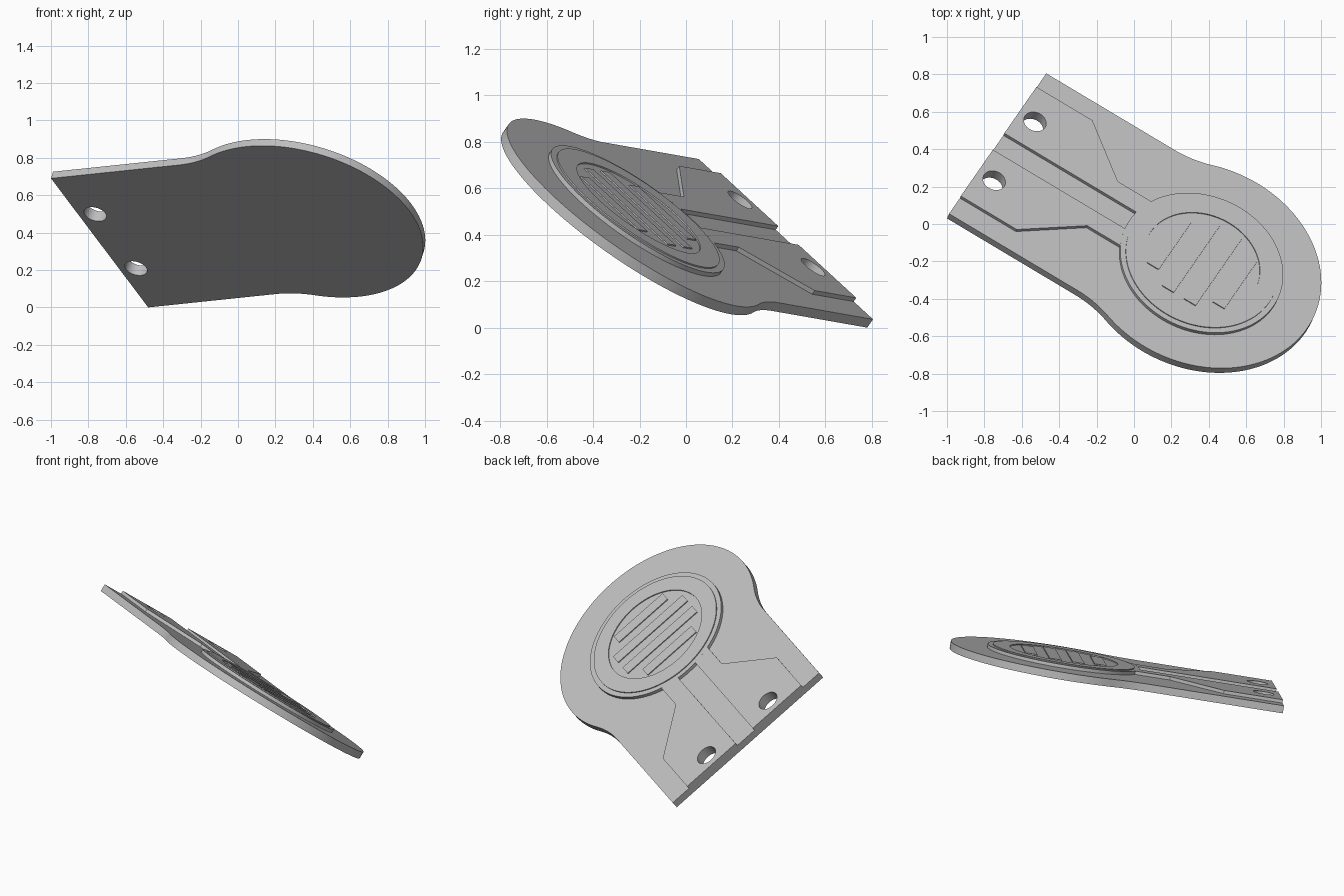
import bpy
from math import sin, cos, pi, sqrt, asin, atan2
from mathutils import Matrix, Vector

cube = bpy.data.objects.get("Cube")
if cube:
    bpy.data.objects.remove(cube, do_unlink=True)

grey = bpy.data.materials.new("light_grey")
grey.use_nodes = True
colour = (0.52, 0.52, 0.52, 1)
grey.diffuse_color = colour
grey.node_tree.nodes["Principled BSDF"].inputs["Base Color"].default_value = colour

# Tilted frame: length axis, width axis and plate normal
width_axis = Vector((0.4545, 0.6556, -0.603)).normalized()
length_axis = Vector((0.854, -0.512, 0.091))
length_axis = (length_axis - width_axis * length_axis.dot(width_axis)).normalized()
normal = length_axis.cross(width_axis)
frame = Matrix((length_axis, width_axis, normal)).transposed().to_4x4()
frame.translation = (-0.74, 0.405, 0.345)

HALF, HEAD, DIAL, CENTRE = 0.572, 0.665, 0.45, 1.27
THICK, PAD, STEP = 0.045, 0.02, 0.006


def arc(cx, cy, r, a0, a1, n):
    return [(cx + r * cos(a0 + (a1 - a0) * i / n), cy + r * sin(a0 + (a1 - a0) * i / n))
            for i in range(n + 1)]


def circle(cx, cy, r, n=96):
    return arc(cx, cy, r, 0, 2 * pi, n)[:-1]


def slab(name, loops, z0, z1):
    """Extruded flat profile; inner loops become holes."""
    curve = bpy.data.curves.new(name, 'CURVE')
    curve.dimensions = '2D'
    curve.fill_mode = 'BOTH'
    curve.extrude = (z1 - z0) / 2
    for loop in loops:
        spline = curve.splines.new('POLY')
        spline.points.add(len(loop) - 1)
        for p, (x, y) in zip(spline.points, loop):
            p.co = (x, y, 0, 1)
        spline.use_cyclic_u = True
    curve.materials.append(grey)
    ob = bpy.data.objects.new(name, curve)
    bpy.context.collection.objects.link(ob)
    ob.matrix_world = frame @ Matrix.Translation((0, 0, (z0 + z1) / 2))
    bpy.ops.object.select_all(action='DESELECT')
    ob.select_set(True)
    bpy.context.view_layer.objects.active = ob
    bpy.ops.object.convert(target='MESH')
    bpy.ops.object.shade_smooth_by_angle()


def mirrored(points):
    return [(x, -y) for x, y in points]


# Main plate: straight tang, concave shoulders, round head
fillet = 0.57
run = sqrt((HEAD + fillet) ** 2 - (HALF + fillet) ** 2)
lean = atan2(HALF + fillet, run)
shoulder = arc(CENTRE - run, HALF + fillet, fillet, -pi / 2, -lean, 14)
side = [(0, HALF)] + shoulder
head = arc(CENTRE, 0, HEAD, pi - lean, lean - pi, 96)[1:-1]
holes = [circle(0.1, s * 0.24, 0.062, 40) for s in (1, -1)]
slab("plate", [side + head + mirrored(side)[::-1]] + holes, 0, THICK)

# Raised tang pads either side of the central groove
groove, neck = 0.067, 0.18
pad = [(0, groove), (0, 0.445), (0.35, 0.445), (0.65, neck)]
pad += arc(CENTRE, 0, DIAL, pi - asin(neck / DIAL), pi - asin(groove / DIAL), 8)
slab("left_pad", [pad, holes[0]], THICK, THICK + PAD)
slab("right_pad", [mirrored(pad), holes[1]], THICK, THICK + PAD)

# Round dial with a shallow rim
top = THICK + PAD
slab("dial", [circle(CENTRE, 0, DIAL)], THICK, top)
slab("dial_rim", [circle(CENTRE, 0, 0.42), circle(CENTRE, 0, 0.32)], top, top + STEP)

# Grille bars across the dial
for i in range(4):
    x = (i - 1.5) * 0.137
    half = sqrt(0.28 ** 2 - x * x)
    a, b = CENTRE + x - 0.036, CENTRE + x + 0.036
    slab(f"grille_bar_{i + 1}", [[(a, -half), (b, -half), (b, half), (a, half)]], top, top + STEP)
